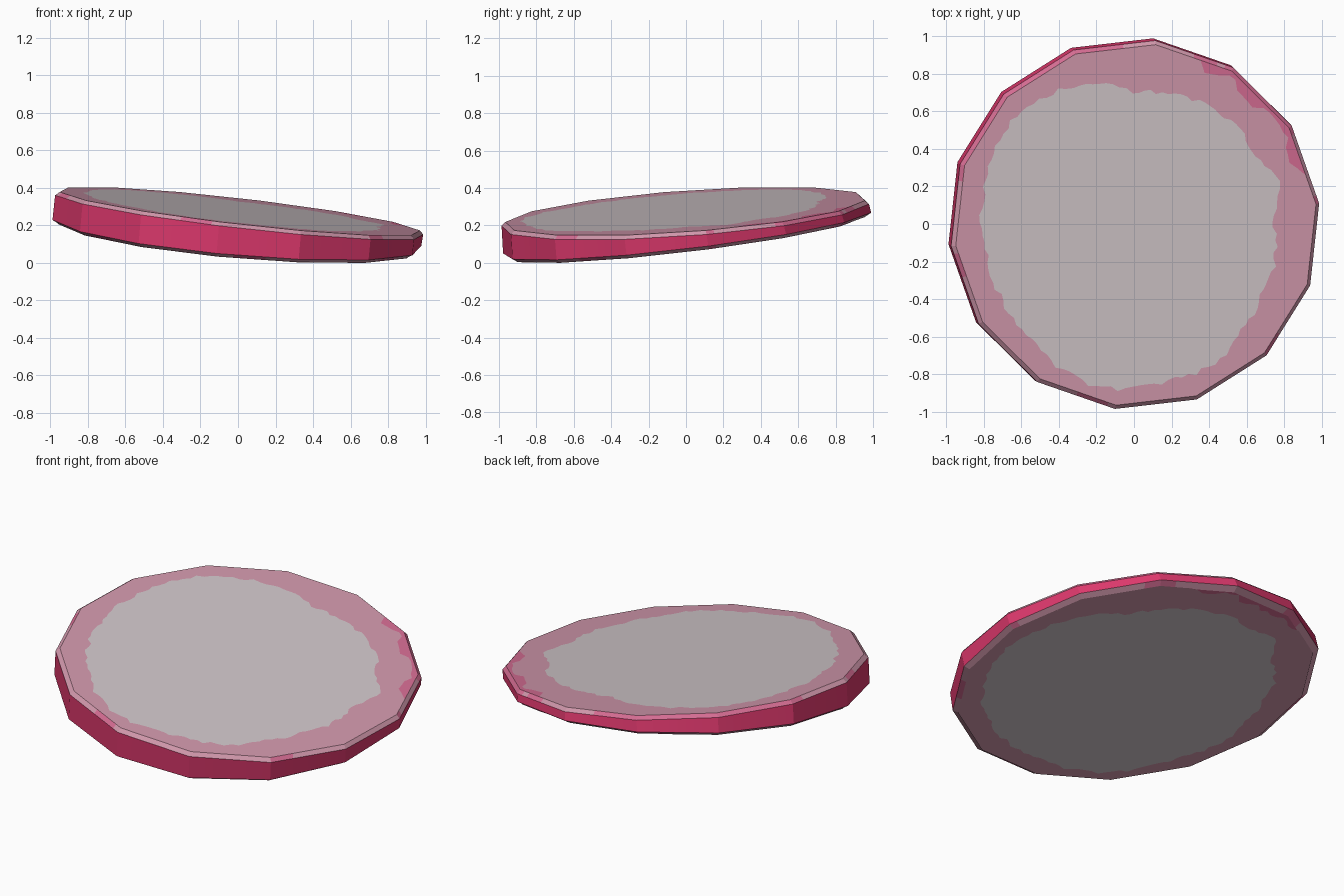
import bpy, bmesh, math, random

if "Cube" in bpy.data.objects:
    bpy.data.objects.remove(bpy.data.objects["Cube"])

random.seed(4)
SIDES, SUB = 14, 10
N = SIDES * SUB
START = math.radians(6.6)


def material(name, rgb):
    m = bpy.data.materials.new(name)
    lin = [(c / 255 / 12.92) if c < 10 else ((c / 255 + 0.055) / 1.055) ** 2.4 for c in rgb]
    m.diffuse_color = (*lin, 1)
    m.use_nodes = True
    m.node_tree.nodes["Principled BSDF"].inputs["Base Color"].default_value = m.diffuse_color
    return m


MATS = [material("pale_grey", (207, 197, 200)), material("light_pink", (208, 151, 171)),
        material("mid_pink", (212, 108, 146)), material("crimson", (220, 56, 108))]
GREY, LIGHT, MID, CRIMSON = range(4)

# Radius of the irregular worn centre patch, every 15 degrees
PATCH = [.73, .80, .74, .75, .74, .73, .70, .78, .83, .86, .86, .83,
         .83, .81, .82, .82, .86, .89, .87, .85, .85, .80, .77, .77]
NOISE = [random.uniform(-.014, .014) for _ in range(N)]


def patch_radius(deg):
    k = (deg % 360) / 15
    i, f = int(k), k % 1
    return PATCH[i % 24] * (1 - f) + PATCH[(i + 1) % 24] * f + NOISE[int(deg % 360 / 360 * N)]


def polygon(i):
    """Unit 14-gon outline: angle and radius of sample i."""
    step = 2 * math.pi / SIDES
    off = (i % SUB) / SUB * step
    return START + (i // SUB) * step, off, step


def outline(i, r):
    a, off, step = polygon(i)
    t = (i % SUB) / SUB
    p = [(math.cos(b) * r, math.sin(b) * r) for b in (a, a + step)]
    return p[0][0] * (1 - t) + p[1][0] * t, p[0][1] * (1 - t) + p[1][1] * t


# The upper and lower faces tilt slightly differently
def top_z(x, y):
    return .284 - .115 * x + .072 * y


def bottom_z(x, y):
    return .145 - .085 * x + .12 * y


def worn(deg):
    """Edge sector with deeper pink showing through."""
    return 18 < deg % 360 < 68


bm = bmesh.new()


def edge_ring(radius, cx, cy, zf, dz):
    ring = []
    for i in range(N):
        x, y = outline(i, radius)
        x, y = x + cx, y + cy
        ring.append(bm.verts.new((x, y, zf(x, y) + dz)))
    return ring


def inner_ring(cx, cy, zf, pattern, stain):
    ring = []
    for i in range(N):
        ox, oy = outline(i, .965)
        ang = math.atan2(oy, ox)
        deg = pattern(math.degrees(ang))
        if stain:
            r = math.hypot(ox, oy) - (.035 + NOISE[i] * 2 if worn(deg) else .004)
        else:
            r = patch_radius(deg)
        x, y = r * math.cos(ang) + cx, r * math.sin(ang) + cy
        ring.append(bm.verts.new((x, y, zf(x, y))))
    return ring


def same(deg):
    return deg


def mirrored(deg):
    return 137 - deg


def band(a, b, rule):
    for i in range(N):
        j = (i + 1) % N
        f = bm.faces.new((a[i], b[i], b[j], a[j]))
        f.material_index = rule(math.degrees(START) + (i + .5) * 360 / N)


def face_stain(pattern):
    return lambda d: MID if worn(pattern(d)) else LIGHT


def bevel_rule(d):
    return MID if 30 < d % 360 < 60 or 95 < d % 360 < 165 or int(d / 9) % 7 == 0 else LIGHT


# Rings from the upper face, over the bevelled rim, to the lower face
rings = [inner_ring(.01, -.005, top_z, same, False),
         inner_ring(.01, -.005, top_z, same, True),
         edge_ring(.967, .01, -.005, top_z, 0),
         edge_ring(.988, .006, -.004, top_z, -.02),
         edge_ring(.990, -.006, .006, bottom_z, .02),
         edge_ring(.955, -.006, .006, bottom_z, 0),
         inner_ring(-.006, .006, bottom_z, mirrored, True),
         inner_ring(-.006, .006, bottom_z, mirrored, False)]
rules = [lambda d: LIGHT, face_stain(same), bevel_rule, lambda d: CRIMSON,
         lambda d: MID if int(d / 9) % 6 == 0 else LIGHT,
         face_stain(mirrored), lambda d: LIGHT]
for a, b, rule in zip(rings, rings[1:], rules):
    band(a, b, rule)

# Worn centre patches
for ring in (rings[0], rings[-1][::-1]):
    c = sum((v.co for v in ring), ring[0].co * 0) / N
    c = bm.verts.new(c)
    for i in range(N):
        bm.faces.new((c, ring[i], ring[(i + 1) % N])).material_index = GREY

# Rest on the ground
low = min(v.co.z for v in bm.verts)
for v in bm.verts:
    v.co.z -= low
bmesh.ops.recalc_face_normals(bm, faces=bm.faces[:])
mesh = bpy.data.meshes.new("tilted_disc")
bm.to_mesh(mesh)
bm.free()
for m in MATS:
    mesh.materials.append(m)
bpy.context.collection.objects.link(bpy.data.objects.new("tilted_disc", mesh))
